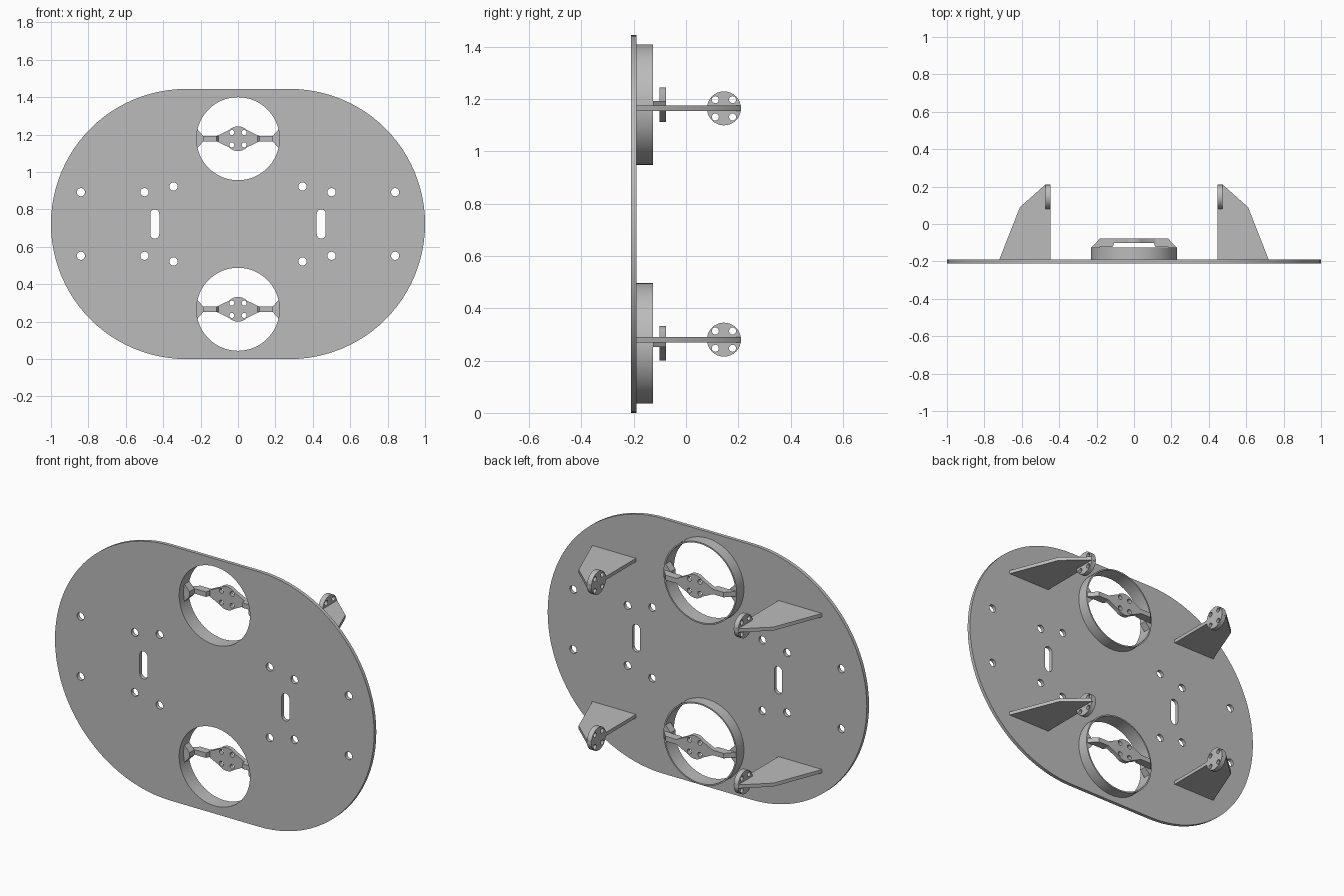
import bpy, bmesh, math
from mathutils import Matrix

if "Cube" in bpy.data.objects:
    bpy.data.objects.remove(bpy.data.objects["Cube"], do_unlink=True)

grey = bpy.data.materials.new("plain_grey")
grey.use_nodes = True
grey.diffuse_color = (0.5, 0.5, 0.5, 1)
grey.node_tree.nodes["Principled BSDF"].inputs["Base Color"].default_value = (0.5, 0.5, 0.5, 1)

# Drawing planes: local XY drawn in world XZ, YZ or XY
XZ = Matrix(((1, 0, 0), (0, 0, 1), (0, 1, 0))).to_4x4()
YZ = Matrix(((0, 0, 1), (1, 0, 0), (0, 1, 0))).to_4x4()
XY = Matrix.Identity(4)


def arc(cx, cy, r, a0=0, a1=360, n=24):
    full = abs(a1 - a0) == 360
    steps = n if full else n + 1
    angles = [math.radians(a0 + (a1 - a0) * i / n) for i in range(steps)]
    return [(cx + r * math.cos(a), cy + r * math.sin(a)) for a in angles]


def extrude(name, loops, plane, low, high):
    """Fill the first loop, leave the others as holes, extrude from low to high."""
    curve = bpy.data.curves.new(name, "CURVE")
    curve.dimensions = "2D"
    curve.fill_mode = "BOTH"
    curve.extrude = (high - low) / 2
    for pts in loops:
        spline = curve.splines.new("POLY")
        spline.points.add(len(pts) - 1)
        for p, (x, y) in zip(spline.points, pts):
            p.co = (x, y, 0, 1)
        spline.use_cyclic_u = True
    helper = bpy.data.objects.new(name + "_outline", curve)
    bpy.context.collection.objects.link(helper)
    bpy.context.view_layer.update()
    mesh = bpy.data.meshes.new_from_object(
        helper.evaluated_get(bpy.context.evaluated_depsgraph_get()))
    bpy.data.objects.remove(helper, do_unlink=True)

    bm = bmesh.new()
    bm.from_mesh(mesh)
    bmesh.ops.remove_doubles(bm, verts=bm.verts, dist=0.0001)
    bmesh.ops.transform(bm, verts=bm.verts,
                        matrix=plane @ Matrix.Translation((0, 0, (low + high) / 2)))
    bmesh.ops.recalc_face_normals(bm, faces=bm.faces)
    bm.to_mesh(mesh)
    bm.free()
    mesh.materials.clear()
    mesh.materials.append(grey)
    ob = bpy.data.objects.new(name, mesh)
    bpy.context.collection.objects.link(ob)
    bpy.ops.object.select_all(action="DESELECT")
    ob.select_set(True)
    bpy.context.view_layer.objects.active = ob
    bpy.ops.object.shade_smooth_by_angle(angle=math.radians(30))
    return ob


def bolt_holes(cx, cy):
    return [arc(cx + sx * 0.033, cy + sy * 0.033, 0.0135, n=16)
            for sx in (-1, 1) for sy in (-1, 1)]


MID = 0.722
RING_Z = {"lower": MID - 0.456, "upper": MID + 0.456}
BRACKET_Z = {"lower": MID - 0.442, "upper": MID + 0.442}
SIDES = {"left": 1, "right": -1}

# Base plate with large openings, slots and bolt holes
outline = arc(1 - MID, MID, MID, -90, 90, 48) + arc(MID - 1, MID, MID, 90, 270, 48)
holes = [arc(0, z, 0.222, n=64) for z in RING_Z.values()]
for s in SIDES.values():
    holes.append(arc(s * 0.445, MID + 0.054, 0.024, 0, 180, 12)
                 + arc(s * 0.445, MID - 0.054, 0.024, 180, 360, 12))
    for x, dz in ((0.84, 0.17), (0.5, 0.17), (0.345, 0.2)):
        holes += [arc(s * x, MID + k * dz, 0.022) for k in (-1, 1)]
extrude("base_plate", [outline] + holes, XZ, -0.21, -0.19)

# Duct rings, each with a hub held by two arms
for level, z in RING_Z.items():
    extrude(level + "_ring", [arc(0, z, 0.23, n=64), arc(0, z, 0.222, n=64)],
            XZ, -0.19, -0.126)
    hub = ([(0.115, z - 0.014), (0.115, z + 0.014)] + arc(0, z, 0.066, 45, 135, 12)
           + [(-0.115, z + 0.014), (-0.115, z - 0.014)] + arc(0, z, 0.066, 225, 315, 12))
    extrude(level + "_hub", [hub] + bolt_holes(0, z), XZ, -0.101, -0.077)
    for side, s in SIDES.items():
        arm = [(0.105, -0.077), (0.182, -0.077), (0.226, -0.124), (0.226, -0.15),
               (0.2, -0.15), (0.185, -0.124), (0.115, -0.124), (0.105, -0.101)]
        extrude(f"{level}_{side}_arm", [[(s * x, y) for x, y in arm]],
                XY, z - 0.014, z + 0.014)
        foot = [(0.185, -0.014), (0.217, -0.05), (0.226, 0), (0.217, 0.05), (0.185, 0.014)]
        extrude(f"{level}_{side}_arm_foot", [[(s * x, z + h) for x, h in foot]],
                XZ, -0.17, -0.126)

# Rear brackets, each with a bolted disc at the tip
for level, z in BRACKET_Z.items():
    for side, s in SIDES.items():
        fin = [(0.447, -0.19), (0.72, -0.19), (0.61, 0.09), (0.475, 0.21), (0.447, 0.21)]
        extrude(f"{level}_{side}_bracket", [[(s * x, y) for x, y in fin]],
                XY, z - 0.01, z + 0.01)
        low, high = sorted((s * 0.446, s * 0.474))
        extrude(f"{level}_{side}_bracket_disc",
                [arc(0.145, z, 0.065, n=32)] + bolt_holes(0.145, z), YZ, low, high)
